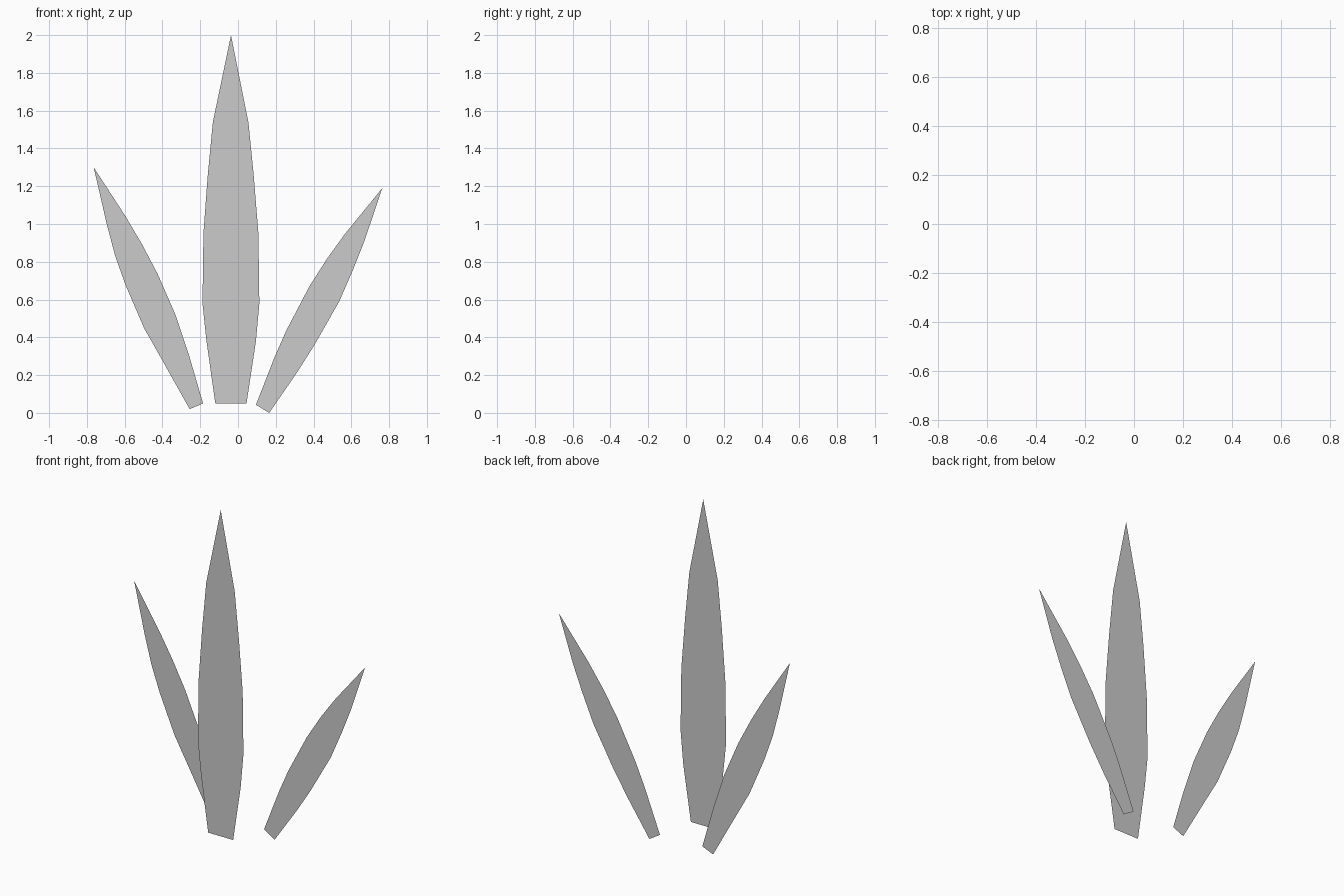
import bpy
import bmesh


def blade(name, y, left, right, tip):
    """Flat leaf blade in an xz plane: quad strip between two edges, closed by a tip."""
    bm = bmesh.new()
    lv = [bm.verts.new((x, y, z)) for x, z in left]
    rv = [bm.verts.new((x, y, z)) for x, z in right]
    t = bm.verts.new((tip[0], y, tip[1]))
    for i in range(len(lv) - 1):
        bm.faces.new((lv[i], rv[i], rv[i + 1], lv[i + 1]))
    bm.faces.new((lv[-1], rv[-1], t))
    mesh = bpy.data.meshes.new(name)
    bm.to_mesh(mesh)
    bm.free()
    bpy.context.collection.objects.link(bpy.data.objects.new(name, mesh))


FRONT, BACK = -0.11, 0.11

# tall upright blade in front
blade("middle_blade", FRONT,
      [(-0.12, 0.05), (-0.167, 0.38), (-0.188, 0.58), (-0.183, 0.95), (-0.16, 1.26), (-0.133, 1.54)],
      [(0.045, 0.05), (0.095, 0.38), (0.113, 0.58), (0.108, 0.95), (0.083, 1.26), (0.055, 1.54)],
      (-0.037, 2.0))

# shorter blades leaning outwards behind it
blade("left_blade", BACK,
      [(-0.256, 0.02), (-0.404, 0.284), (-0.497, 0.448), (-0.595, 0.676), (-0.65, 0.83), (-0.695, 1.0)],
      [(-0.185, 0.05), (-0.256, 0.294), (-0.33, 0.517), (-0.425, 0.735), (-0.51, 0.896), (-0.595, 1.04)],
      (-0.764, 1.30))
blade("right_blade", BACK,
      [(0.095, 0.043), (0.193, 0.294), (0.256, 0.437), (0.378, 0.67), (0.473, 0.819), (0.568, 0.95)],
      [(0.165, 0.0), (0.31, 0.21), (0.404, 0.358), (0.536, 0.59), (0.61, 0.76), (0.669, 0.909)],
      (0.764, 1.19))
